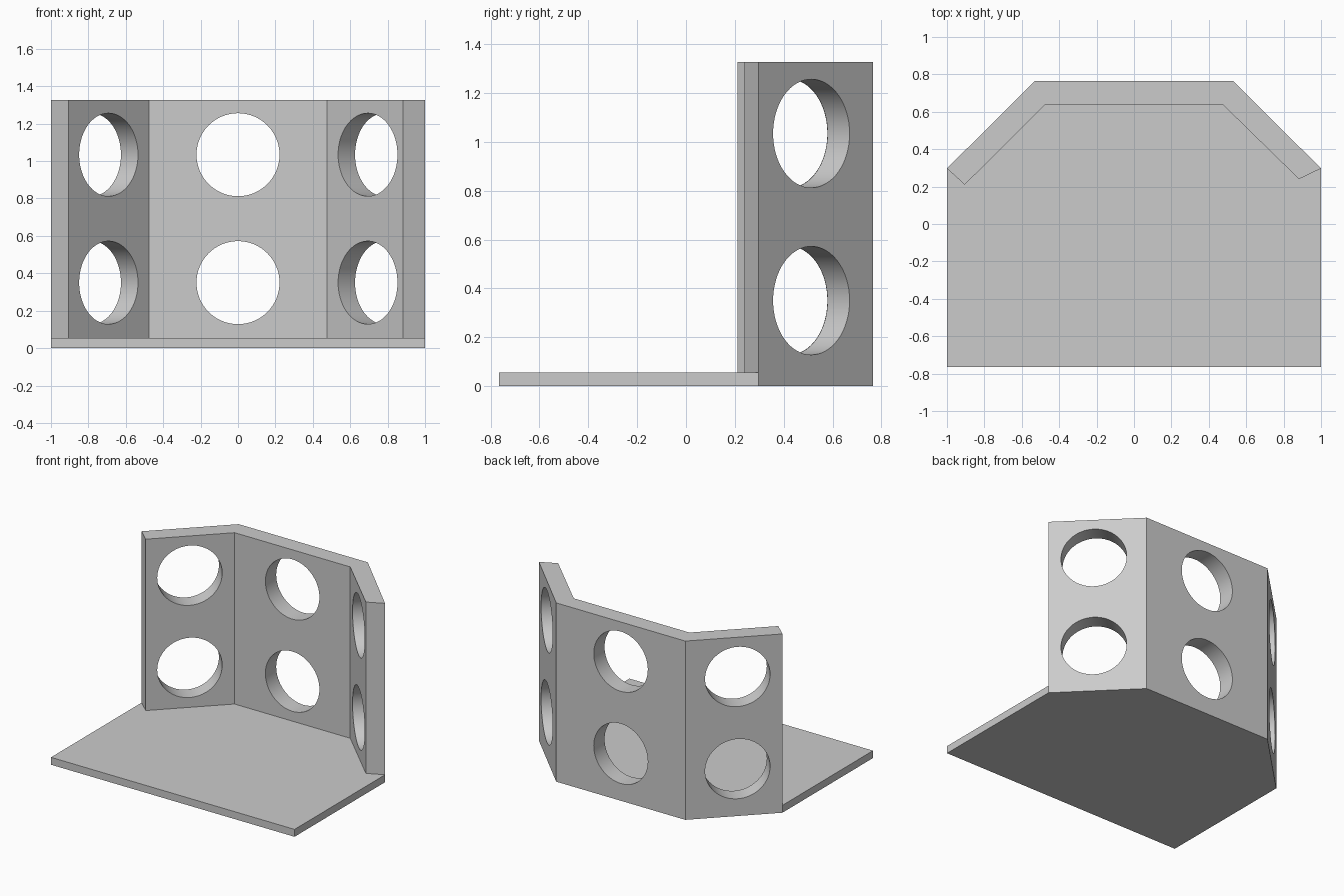
import bpy, bmesh, math
from mathutils import Vector, Matrix

old = bpy.data.objects.get("Cube")
if old:
    bpy.data.objects.remove(old, do_unlink=True)

grey = bpy.data.materials.new("plain_grey")
grey.use_nodes = True
colour = (0.6, 0.6, 0.6, 1)
grey.diffuse_color = colour
grey.node_tree.nodes["Principled BSDF"].inputs["Base Color"].default_value = colour

BASE_TOP, WALL_TOP = 0.055, 1.327
HOLE_RADIUS = 0.222
HOLE_HEIGHTS = (0.35, 1.034)


def make_object(name, bm):
    bmesh.ops.recalc_face_normals(bm, faces=bm.faces)
    mesh = bpy.data.meshes.new(name)
    bm.to_mesh(mesh)
    bm.free()
    mesh.materials.append(grey)
    obj = bpy.data.objects.new(name, mesh)
    bpy.context.collection.objects.link(obj)
    return obj


def prism(name, outline, bottom, top):
    bm = bmesh.new()
    face = bm.faces.new([bm.verts.new((x, y, bottom)) for x, y in outline])
    extruded = bmesh.ops.extrude_face_region(bm, geom=[face])["geom"]
    verts = [v for v in extruded if isinstance(v, bmesh.types.BMVert)]
    bmesh.ops.translate(bm, verts=verts, vec=(0, 0, top - bottom))
    return make_object(name, bm)


# Shared back edge of the base and the folded wall
back = [(1, 0.297), (0.53, 0.765), (-0.53, 0.765), (-1, 0.297)]
inner = [(-0.905, 0.21), (-0.475, 0.638), (0.475, 0.638), (0.882, 0.24)]

base = prism("base_plate", [(-1, -0.765), (1, -0.765)] + back, 0, BASE_TOP)
wall = prism("folded_wall", back + inner, BASE_TOP, WALL_TOP)

# Round cutters through the middle and both angled panels
bm = bmesh.new()
for x, y, angle in ((0, 0.70, 0), (0.737, 0.467, -45), (-0.737, 0.467, 45)):
    for z in HOLE_HEIGHTS:
        place = (Matrix.Translation((x, y, z))
                 @ Matrix.Rotation(math.radians(angle), 4, "Z")
                 @ Matrix.Rotation(math.radians(90), 4, "X"))
        bmesh.ops.create_cone(bm, cap_ends=True, segments=64, radius1=HOLE_RADIUS,
                              radius2=HOLE_RADIUS, depth=0.3, matrix=place)
cutter = make_object("hole_cutter", bm)

cut = wall.modifiers.new("round_holes", "BOOLEAN")
cut.operation, cut.solver, cut.object = "DIFFERENCE", "EXACT", cutter
bpy.ops.object.select_all(action="DESELECT")
bpy.context.view_layer.objects.active = wall
wall.select_set(True)
bpy.ops.object.modifier_apply(modifier=cut.name)
bpy.data.objects.remove(cutter, do_unlink=True)

# Smooth hole linings, crisp panel edges
bpy.ops.object.shade_smooth_by_angle(angle=math.radians(30))
